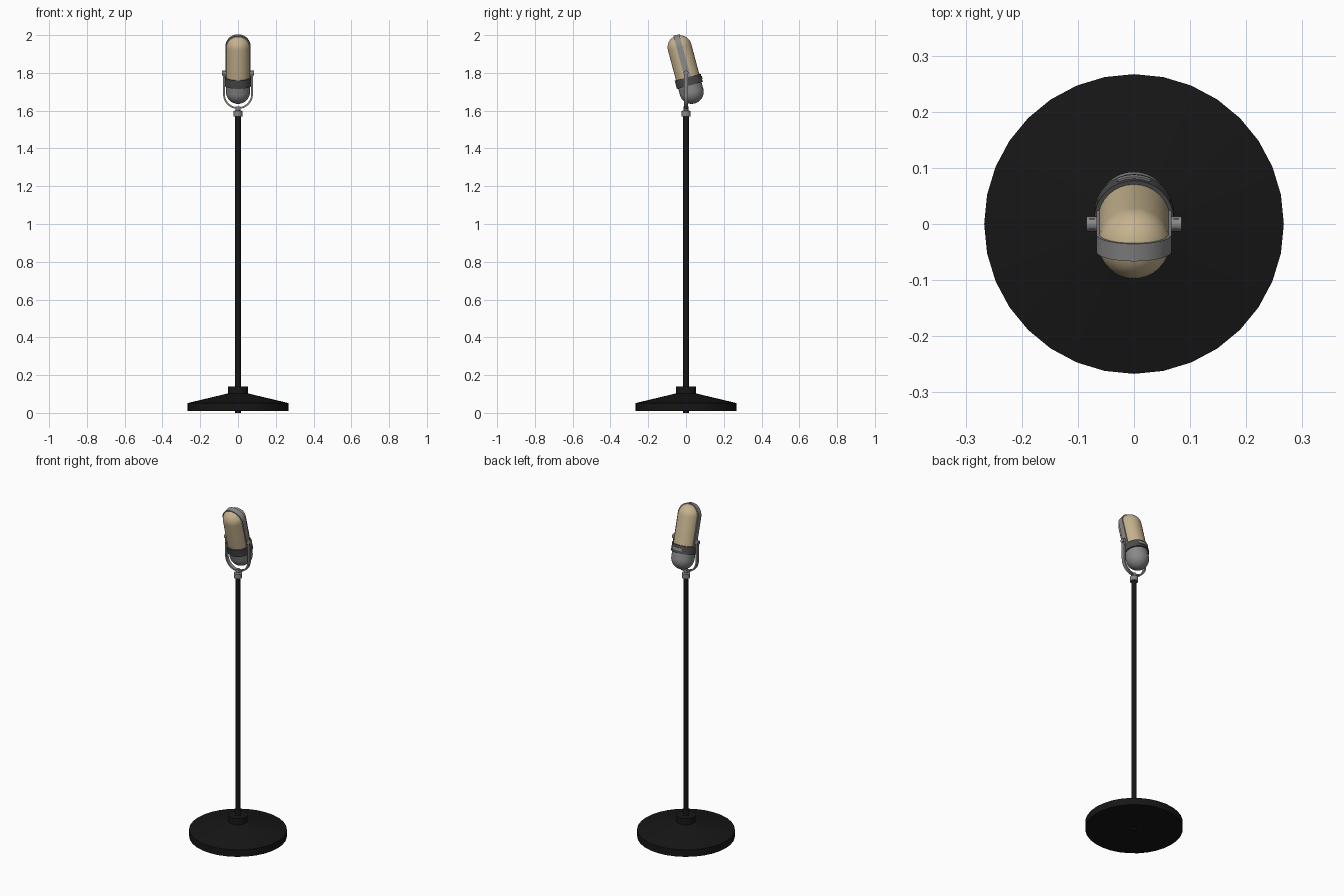
import bpy, bmesh
from math import sin, cos, pi, radians
from mathutils import Matrix

if "Cube" in bpy.data.objects:
    bpy.data.objects.remove(bpy.data.objects["Cube"])

TILT = Matrix.Translation((0, 0, 1.81)) @ Matrix.Rotation(radians(15), 4, 'X')
R, TOP, LOW = 0.064, 0.13, -0.114      # capsule radius and dome centres on its axis


def material(name, rgb):
    m = bpy.data.materials.new(name)
    m.diffuse_color = (*rgb, 1)
    m.use_nodes = True
    m.node_tree.nodes["Principled BSDF"].inputs["Base Color"].default_value = m.diffuse_color
    return m


BLACK = material("black", (0.008, 0.008, 0.008))
DARK = material("dark_grey", (0.07, 0.07, 0.07))
GREY = material("grey", (0.25, 0.25, 0.25))
TAN = material("tan", (0.56, 0.45, 0.27))


def finish(name, bm, mat, matrix=None, smooth=True):
    bmesh.ops.remove_doubles(bm, verts=bm.verts, dist=1e-5)
    bmesh.ops.recalc_face_normals(bm, faces=bm.faces)
    me = bpy.data.meshes.new(name)
    bm.to_mesh(me)
    bm.free()
    ob = bpy.data.objects.new(name, me)
    bpy.context.collection.objects.link(ob)
    me.materials.append(mat)
    if matrix:
        ob.matrix_world = matrix
    if smooth:
        bpy.ops.object.select_all(action='DESELECT')
        ob.select_set(True)
        bpy.context.view_layer.objects.active = ob
        bpy.ops.object.shade_smooth_by_angle(angle=radians(35))
    return ob


def lathe(name, profile, mat, matrix=None, n=32):
    """Spin (radius, z) points around z."""
    bm = bmesh.new()
    vs = [bm.verts.new((r, 0, z)) for r, z in profile]
    es = [bm.edges.new(p) for p in zip(vs, vs[1:])]
    bmesh.ops.spin(bm, geom=vs + es, axis=(0, 0, 1), cent=(0, 0, 0),
                   angle=2 * pi, steps=n, use_duplicate=False)
    return finish(name, bm, mat, matrix)


def strap(name, inner, outer, width, mat, matrix=None):
    """Rectangular strap between two matching (x, z) paths."""
    bm = bmesh.new()
    rings = [[bm.verts.new((p[0], y, p[1])) for p, y in
              ((a, -width / 2), (b, -width / 2), (b, width / 2), (a, width / 2))]
             for a, b in zip(inner, outer)]
    for r, s in zip(rings, rings[1:]):
        for i in range(4):
            bm.faces.new((r[i], r[i - 1], s[i - 1], s[i]))
    bm.faces.new(rings[0])
    bm.faces.new(rings[-1])
    return finish(name, bm, mat, matrix)


def arch(r, z_end, z_centre, sign, n=24):
    """U-shaped path: straight leg, half circle, straight leg."""
    arc = [(r * cos(pi * i / n), z_centre + sign * r * sin(pi * i / n)) for i in range(n + 1)]
    return [(r, z_end)] + arc + [(-r, z_end)]


def dome(r, z, sign, n=10):
    return [(r * cos(pi / 2 * i / n), z + sign * r * sin(pi / 2 * i / n)) for i in range(n + 1)]


# Stand
lathe("base", [(0, .01), (.267, .01), (.267, .052), (.053, .103), (.053, .14), (0, .14)], BLACK)
lathe("pole", [(0, 0), (.015, 0), (.015, 1.575), (0, 1.575)], BLACK, n=16)
lathe("pole_connector", [(0, 1.57), (.023, 1.57), (.023, 1.598), (.012, 1.601),
                         (.012, 1.622), (0, 1.622)], GREY, n=16)

# Yoke and its pivot knobs
strap("yoke", arch(.070, 1.81, 1.688, -1), arch(.079, 1.81, 1.688, -1), .02, GREY)
for side, s in (("left", -1), ("right", 1)):
    lathe(side + "_knob", [(0, .062), (.013, .062), (.013, .085), (0, .085)], GREY,
          Matrix.Translation((0, 0, 1.80)) @ Matrix.Rotation(s * pi / 2, 4, 'Y'), 12)

# Tilted capsule: upper grille, lower shell, waist band, centre rib
lathe("grille", [(R, -.056)] + dome(R, TOP, 1), TAN, TILT)
lathe("lower_shell", [(R, -.056)] + dome(R, LOW, -1), GREY, TILT)
lathe("waist_band", [(.062, -.079), (.071, -.079), (.071, -.034), (.062, -.034), (.062, -.079)],
      DARK, TILT)
strap("centre_rib", arch(.061, -.05, TOP, 1), arch(.0672, -.05, TOP, 1), .032, GREY, TILT)

# Curved plate on the back of the band
bm = bmesh.new()
rows = []
for i in range(9):
    a = radians(90 - 24 + 6 * i)
    rows.append([bm.verts.new((r * cos(a), r * sin(a), z)) for r, z in
                 ((.069, -.064), (.074, -.064), (.074, -.048), (.069, -.048))])
for r, s in zip(rows, rows[1:]):
    for i in range(4):
        bm.faces.new((r[i], r[i - 1], s[i - 1], s[i]))
bm.faces.new(rows[0])
bm.faces.new(rows[-1])
finish("back_plate", bm, GREY, TILT)
